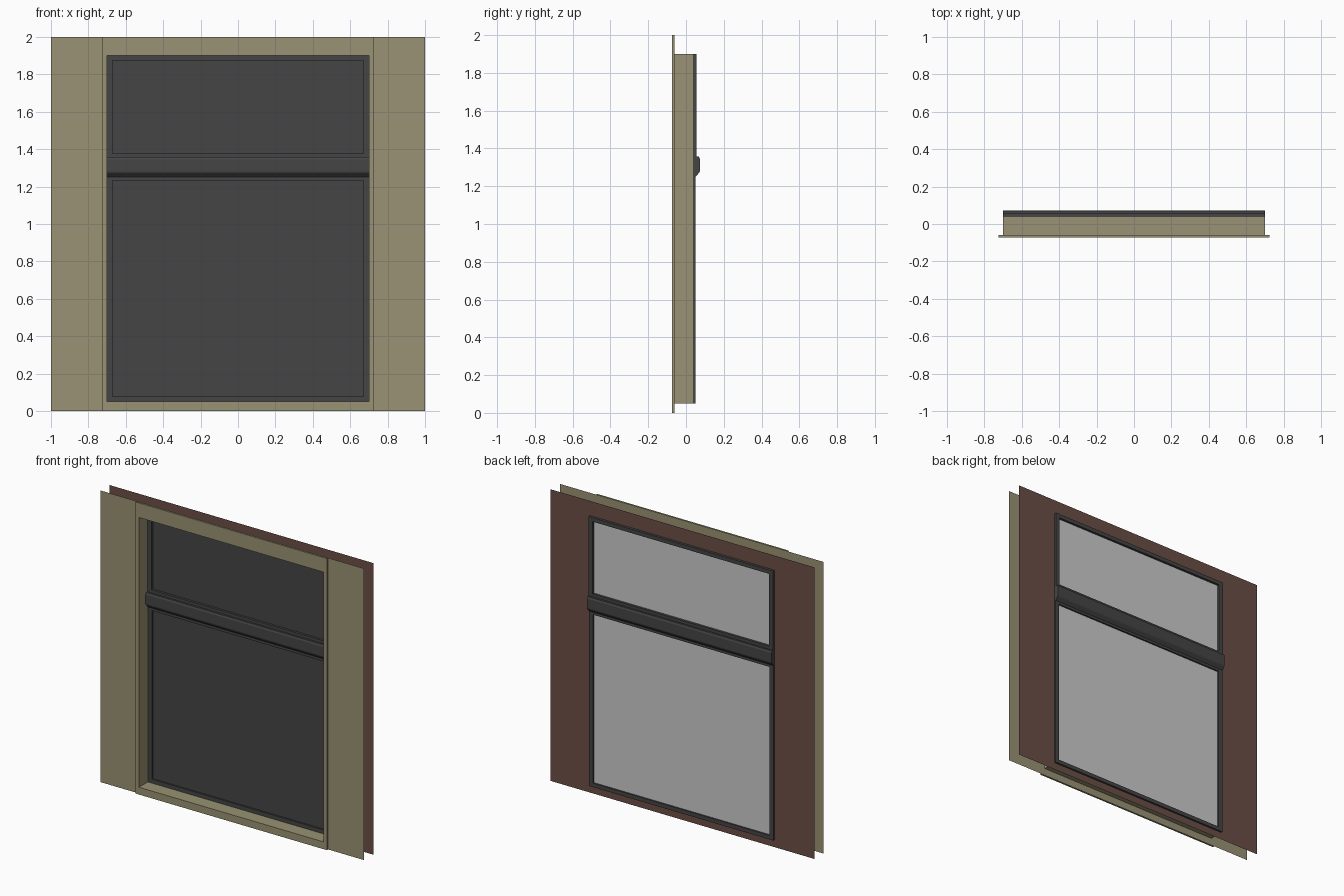
import bpy, bmesh

if "Cube" in bpy.data.objects:
    bpy.data.objects.remove(bpy.data.objects["Cube"])


def material(name, rgb):
    m = bpy.data.materials.new(name)
    lin = [((c / 255 + 0.055) / 1.055) ** 2.4 for c in rgb]
    m.diffuse_color = (*lin, 1)
    m.use_nodes = True
    m.node_tree.nodes["Principled BSDF"].inputs["Base Color"].default_value = m.diffuse_color
    return m


OLIVE = material("olive interior", (152, 146, 115))
BROWN = material("brown exterior", (108, 78, 70))
DARK = material("charcoal frame", (69, 69, 69))
GREY = material("light grey glass", (203, 203, 203))


def finish(name, bm, mat):
    mesh = bpy.data.meshes.new(name)
    bm.to_mesh(mesh)
    bm.free()
    mesh.materials.append(mat)
    ob = bpy.data.objects.new(name, mesh)
    bpy.context.collection.objects.link(ob)
    return ob


def loop(bm, rect, y):
    """Rectangle (half width, bottom, top) as four corner verts at depth y."""
    w, z0, z1 = rect
    return [bm.verts.new((x, y, z)) for x, z in ((-w, z0), (w, z0), (w, z1), (-w, z1))]


def bridge(bm, a, b):
    n = len(a)
    for i in range(n):
        j = (i + 1) % n
        bm.faces.new((a[i], a[j], b[j], b[i]))


def pane(name, rect, y, mat, back=False):
    bm = bmesh.new()
    v = loop(bm, rect, y)
    bm.faces.new(v[::-1] if back else v)
    return finish(name, bm, mat)


def sheet_with_hole(name, outer, inner, y, mat, back=False):
    bm = bmesh.new()
    bridge(bm, loop(bm, outer, y), loop(bm, inner, y))
    if back:
        bmesh.ops.reverse_faces(bm, faces=bm.faces[:])
    return finish(name, bm, mat)


def ring(name, outer, inner, y0, y1, mat):
    """Solid rectangular frame between depths y0 and y1."""
    bm = bmesh.new()
    loops = [loop(bm, outer, y0), loop(bm, inner, y0), loop(bm, inner, y1), loop(bm, outer, y1)]
    for k in range(4):
        bridge(bm, loops[k], loops[(k + 1) % 4])
    bmesh.ops.recalc_face_normals(bm, faces=bm.faces[:])
    return finish(name, bm, mat)


WALL = (1.0, 0.0, 2.0)
HOLE = (0.70, 0.05, 1.90)
Y_IN, Y_OUT, Y_TRIM = -0.06, 0.038, -0.073

# Thin inner and outer wall skins
sheet_with_hole("inner_wall", WALL, HOLE, Y_IN, OLIVE)
sheet_with_hole("outer_wall", WALL, HOLE, Y_OUT, BROWN, back=True)

# Raised casing around the opening on the inside
ring("window_casing", (0.725, 0.0, 2.0), HOLE, Y_TRIM, Y_IN, OLIVE)

# Reveal joining the two skins, facing into the opening
bm = bmesh.new()
bridge(bm, loop(bm, HOLE, Y_IN), loop(bm, HOLE, Y_OUT))
finish("reveal", bm, OLIVE)

# Sashes with dark inner glass and light outer glass
for name, z0, z1, y0, y1 in (("lower", 0.05, 1.26, 0.023, 0.050),
                             ("upper", 1.35, 1.90, 0.018, 0.055)):
    inner = (0.67, z0 + 0.027, z1 - 0.027)
    ring(name + "_sash", (0.70, z0, z1), inner, y0, y1, DARK)
    pane(name + "_glass_inside", inner, 0.034, DARK)
    pane(name + "_glass_outside", inner, 0.039, GREY, back=True)

# Crossbar with a chamfered underside on both faces
half = [(0.013, 1.25), (0.034, 1.272), (0.037, 1.28), (0.037, 1.345), (0.032, 1.357)]
profile = half + [(-y, z) for y, z in reversed(half)]
bm = bmesh.new()
ends = [[bm.verts.new((x, 0.0365 + y, z)) for y, z in profile] for x in (-0.70, 0.70)]
bridge(bm, *ends)
for e in ends:
    bm.faces.new(e)
bmesh.ops.recalc_face_normals(bm, faces=bm.faces[:])
finish("crossbar", bm, DARK)
